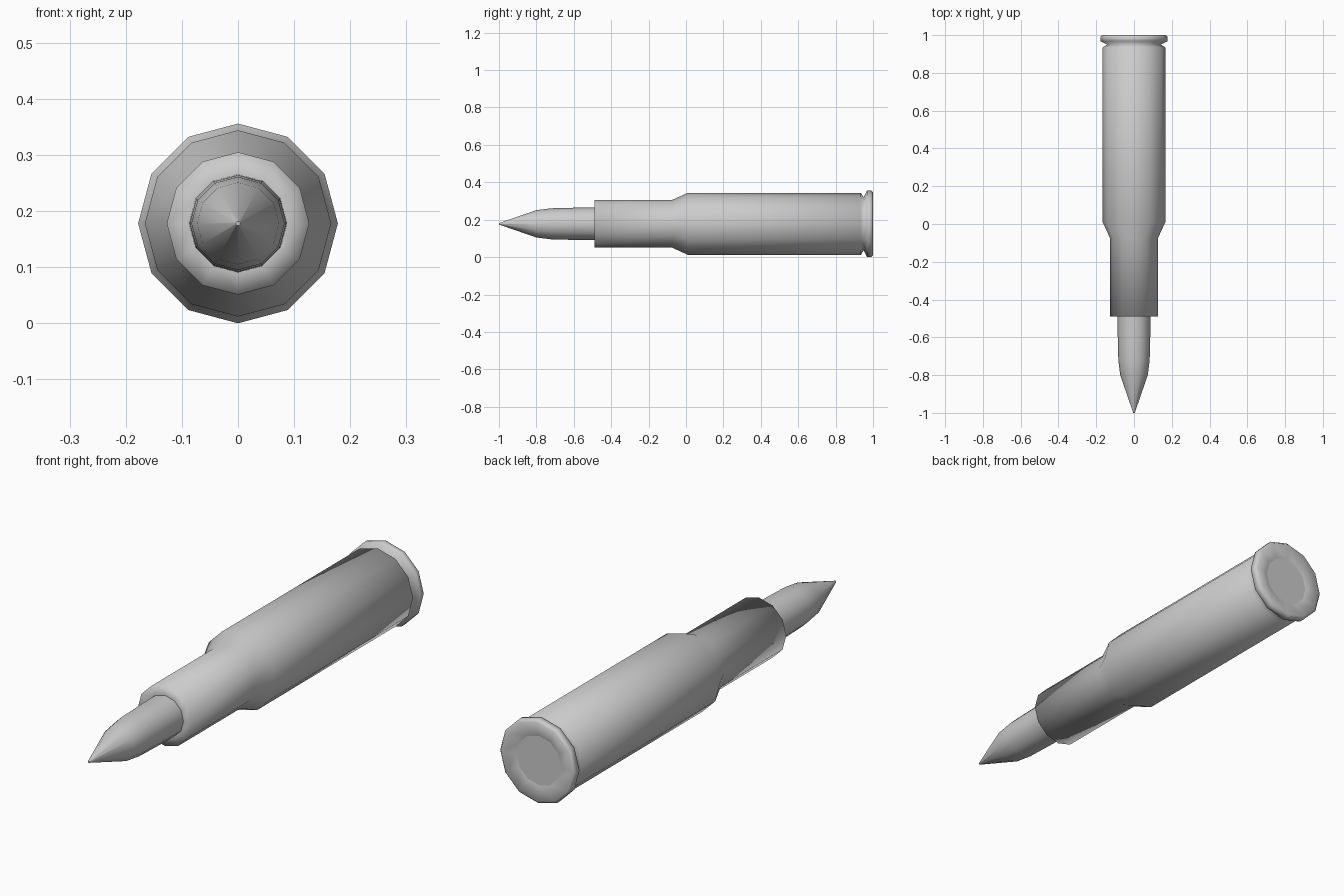
import bpy, bmesh
from math import sin, cos, tau

cube = bpy.data.objects.get("Cube")
if cube:
    bpy.data.objects.remove(cube)

SIDES = 12
AXIS_Z = 0.178

metal = bpy.data.materials.new("grey_metal")
metal.use_nodes = True
metal.diffuse_color = (0.6, 0.6, 0.6, 1)
metal.node_tree.nodes["Principled BSDF"].inputs["Base Color"].default_value = (0.6, 0.6, 0.6, 1)


def lathe(name, profile, cap_front=False, cap_back=False):
    """Turn a (y, radius) profile, listed front to back, about the long axis."""
    bm = bmesh.new()
    rings = [[bm.verts.new((r * cos(tau * i / SIDES), y, AXIS_Z + r * sin(tau * i / SIDES)))
              for i in range(SIDES)] for y, r in profile]
    for a, b in zip(rings, rings[1:]):
        for i in range(SIDES):
            j = (i + 1) % SIDES
            bm.faces.new((a[i], a[j], b[j], b[i]))
    if cap_front:
        bm.faces.new(rings[0])
    if cap_back:
        bm.faces.new(rings[-1][::-1])
    bmesh.ops.recalc_face_normals(bm, faces=bm.faces[:])
    for f in bm.faces:
        f.smooth = len(f.verts) == 4
    mesh = bpy.data.meshes.new(name)
    bm.to_mesh(mesh)
    bm.free()
    mesh.materials.append(metal)
    obj = bpy.data.objects.new(name, mesh)
    bpy.context.collection.objects.link(obj)
    return obj


# Case: mouth lip, neck, shoulder, body, extractor groove, rim and recessed base
lathe("case", [(-0.49, 0.085), (-0.49, 0.127), (-0.075, 0.127), (0.01, 0.166),
               (0.935, 0.166), (0.95, 0.142), (0.968, 0.178), (0.99, 0.178),
               (1.0, 0.168), (0.985, 0.105)])

# Flat primer disc in the base
lathe("primer", [(0.97, 0.105), (0.985, 0.105)], cap_front=True, cap_back=True)

# Bullet: straight shank, curved shoulder and pointed tip
lathe("bullet", [(-1.0, 0.004), (-0.80, 0.073), (-0.72, 0.083), (-0.60, 0.086),
                 (-0.45, 0.088)], cap_front=True, cap_back=True)
